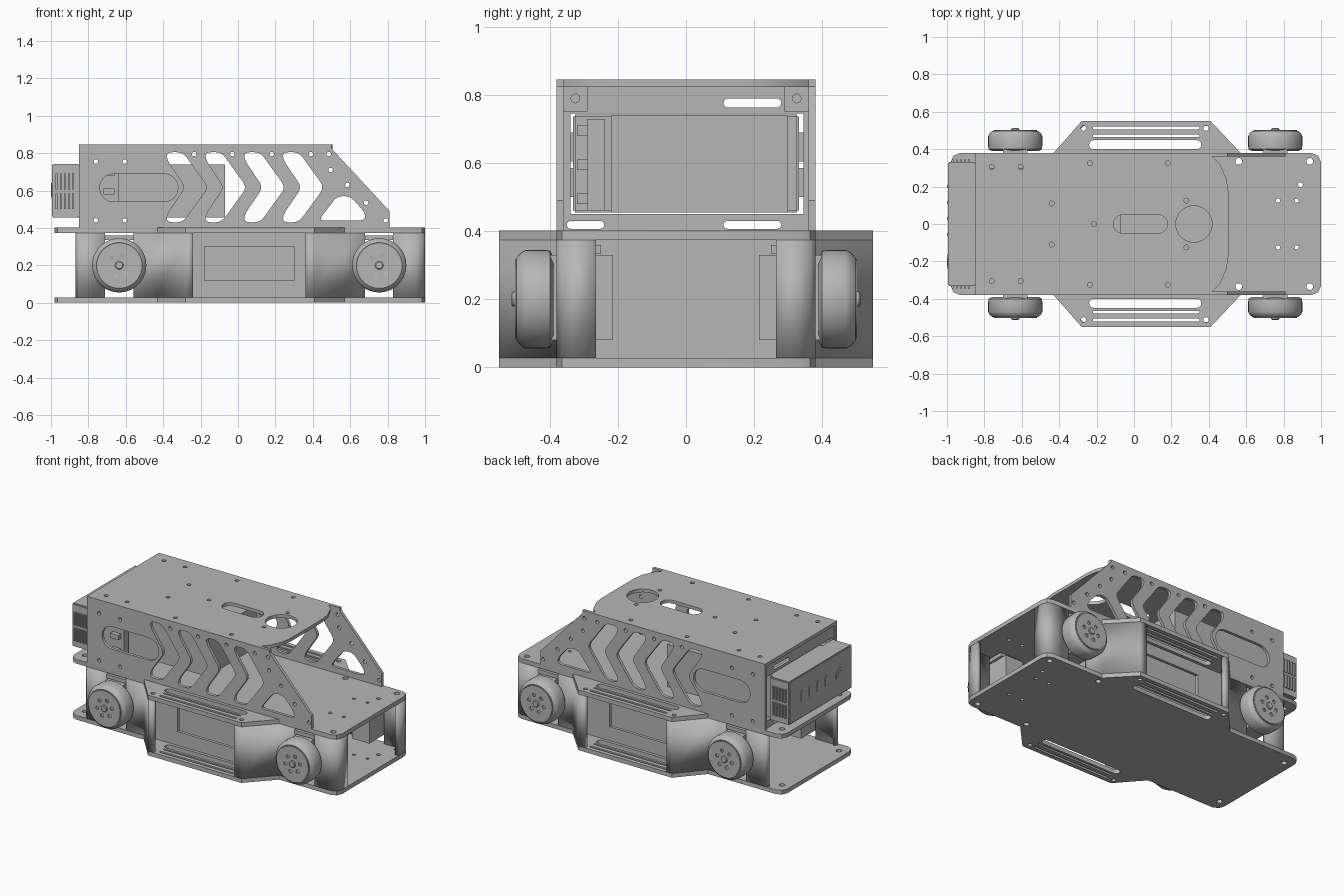
import bpy, bmesh, math
from mathutils import Vector, Matrix

if "Cube" in bpy.data.objects:
    bpy.data.objects.remove(bpy.data.objects["Cube"], do_unlink=True)

grey = bpy.data.materials.new("plain grey")
grey.use_nodes = True
COLOUR = (0.47, 0.47, 0.47, 1)
grey.diffuse_color = COLOUR
grey.node_tree.nodes["Principled BSDF"].inputs["Base Color"].default_value = COLOUR

SIDES = (-1, 1)
FLAT = Matrix.Identity(3)
FACE_Y = Matrix(((1, 0, 0), (0, 0, -1), (0, 1, 0)))
FACE_X = Matrix(((0, 0, 1), (1, 0, 0), (0, 1, 0)))


def add(name, mesh):
    obj = bpy.data.objects.new(name, mesh)
    bpy.context.scene.collection.objects.link(obj)
    mesh.materials.clear()
    mesh.materials.append(grey)
    return obj


def from_bmesh(name, bm):
    bmesh.ops.recalc_face_normals(bm, faces=bm.faces)
    mesh = bpy.data.meshes.new(name)
    bm.to_mesh(mesh)
    bm.free()
    return add(name, mesh)


def box(name, x, y, z, bevel=0):
    bm = bmesh.new()
    bmesh.ops.create_cube(bm, size=1)
    for v in bm.verts:
        v.co = Vector([(r[0] + r[1]) / 2 + c * (r[1] - r[0]) for r, c in zip((x, y, z), v.co)])
    if bevel:
        bmesh.ops.bevel(bm, geom=bm.edges[:], offset=bevel, segments=2, affect='EDGES')
    return from_bmesh(name, bm)


def circle(x, y, r, n=16):
    return [(x + r * math.cos(i * math.tau / n), y + r * math.sin(i * math.tau / n)) for i in range(n)]


def slot(x0, x1, y0, y1):
    r, y, out = (y1 - y0) / 2, (y0 + y1) / 2, []
    for cx, start in ((x1 - r, -0.5), (x0 + r, 0.5)):
        for i in range(9):
            a = math.pi * (start + i / 8)
            out.append((cx + r * math.cos(a), y + r * math.sin(a)))
    return out


def rounded(points, r):
    out, pts = [], [Vector(p) for p in points]
    for i, p in enumerate(pts):
        a, b = [p + (q - p).normalized() * min(r, (q - p).length * 0.49)
                for q in (pts[i - 1], pts[(i + 1) % len(pts)])]
        for k in range(6):
            t = k / 5
            out.append(tuple(a * (1 - t) ** 2 + p * 2 * t * (1 - t) + b * t * t))
    return out


def rect(x0, x1, y0, y1):
    return [(x0, y0), (x1, y0), (x1, y1), (x0, y1)]


def plate(name, loops, thickness, at, turn=FLAT):
    """Sheet cut from an outline (first loop) and holes (other loops)."""
    curve = bpy.data.curves.new(name, 'CURVE')
    curve.dimensions, curve.fill_mode = '2D', 'BOTH'
    curve.extrude = thickness / 2
    for loop in loops:
        s = curve.splines.new('POLY')
        s.points.add(len(loop) - 1)
        for p, (x, y) in zip(s.points, loop):
            p.co = (x, y, 0, 1)
        s.use_cyclic_u = True
    temp = bpy.data.objects.new(name, curve)
    mesh = bpy.data.meshes.new_from_object(temp)
    bpy.data.objects.remove(temp)
    mesh.transform(Matrix.Translation(at) @ turn.to_4x4())
    return add(name, mesh)


def wall(name, path, z0, z1, side):
    """Upright sheet following a plan path."""
    bm = bmesh.new()
    rows = [[bm.verts.new((x, y * side, z)) for z in (z0, z1)] for x, y in path]
    for a, b in zip(rows, rows[1:]):
        f = (a[0], b[0], b[1], a[1])
        bm.faces.new(f if side < 0 else f[::-1])
    mesh = bpy.data.meshes.new(name)
    bm.to_mesh(mesh)
    bm.free()
    mod = add(name, mesh).modifiers.new("thickness", 'SOLIDIFY')
    mod.thickness, mod.offset, mod.use_even_offset = 0.025, -1, True


def lathe_y(name, profile, centre, side):
    bm = bmesh.new()
    vs = [bm.verts.new((r, y * side, 0)) for r, y in profile]
    es = [bm.edges.new(p) for p in zip(vs, vs[1:])]
    bmesh.ops.spin(bm, geom=vs + es, cent=(0, 0, 0), axis=(0, 1, 0), angle=math.tau, steps=40)
    bmesh.ops.remove_doubles(bm, verts=bm.verts, dist=0.0005)
    bmesh.ops.translate(bm, verts=bm.verts, vec=centre)
    return from_bmesh(name, bm)


# Base and deck sheets share one outline with slotted side wings
half = [(1, 0.33), (0.985, 0.365), (0.95, 0.38), (0.57, 0.38), (0.41, 0.55), (-0.28, 0.55),
        (-0.43, 0.38), (-0.93, 0.38), (-0.965, 0.365), (-0.98, 0.33)]
outline = half + [(x, -y) for x, y in reversed(half)]
holes = [circle(0.89, 0.21, 0.013)]
for s in SIDES:
    holes += [slot(-0.24, 0.36, *sorted((s * 0.4, s * 0.448))),
              slot(-0.22, 0.35, *sorted((s * 0.464, s * 0.478))),
              slot(-0.22, 0.35, *sorted((s * 0.506, s * 0.522)))]
    holes += [circle(x, s * y, r) for x, y, r in (
        (-0.27, 0.512, 0.014), (0.385, 0.512, 0.014), (0.56, 0.335, 0.018), (0.94, 0.335, 0.018),
        (0.77, 0.125, 0.011), (0.87, 0.125, 0.011), (-0.92, 0.3, 0.018))]
plate("base_plate", [outline] + holes, 0.028, (0, 0, 0.014))
plate("deck_plate", [outline] + holes, 0.028, (0, 0, 0.388))

# Lower side walls, open around the motors and in the wings
paths = {
    "rear_wall": [(-0.87, 0.36), (-0.85, 0.38), (-0.71, 0.38)],
    "rear_wing_wall": [(-0.56, 0.38), (-0.43, 0.38), (-0.28, 0.55), (-0.24, 0.55)],
    "nose_wing_wall": [(0.36, 0.55), (0.41, 0.55), (0.57, 0.38), (0.68, 0.38)],
    "nose_wall": [(0.83, 0.38), (0.95, 0.38), (0.985, 0.365), (1, 0.33), (1, 0.265)]}
for s in SIDES:
    for name, path in paths.items():
        wall(name, path, 0.028, 0.374, s)
    plate("recessed_panel", [rect(-0.43, 0.57, 0.028, 0.374), rect(-0.18, 0.30, 0.12, 0.30)],
          0.02, (0, s * 0.37, 0), FACE_Y)
box("inner_compartment", (-0.4, 0.5), (-0.32, 0.32), (0.028, 0.374))

# Wheels, motors and hub discs
tyre = [(0, 0.39), (0.125, 0.39), (0.143, 0.4), (0.145, 0.42), (0.145, 0.47), (0.138, 0.484),
        (0.122, 0.498), (0.116, 0.494), (0, 0.494)]
axle = [(0, 0.48), (0.022, 0.48), (0.022, 0.508), (0.018, 0.512), (0, 0.512)]
for x in (-0.635, 0.755):
    for s in SIDES:
        lathe_y("wheel", tyre, (x, 0, 0.2), s)
        lathe_y("axle", axle, (x, 0, 0.2), s)
        bolts = [circle(0.055 * math.cos(a), 0.055 * math.sin(a), 0.012, 10)
                 for a in (math.tau * i / 6 + 0.2 for i in range(6))]
        plate("hub_disc", [circle(0, 0, 0.116, 40)] + bolts, 0.008, (x, s * 0.498, 0.2), FACE_Y)
        box("motor", (x - 0.065, x + 0.065), sorted((s * 0.215, s * 0.4)), (0.08, 0.33))
        box("motor_bracket", (x - 0.075, x + 0.075), sorted((s * 0.25, s * 0.375)), (0.335, 0.36))

# Upper side sheets with arrow cut-outs
frame = [(-0.85, 0.402), (0.81, 0.402), (0.81, 0.49), (0.5, 0.825), (0.5, 0.845), (-0.85, 0.845)]
cuts = [slot(-0.74, -0.32, 0.54, 0.69)]
for i in range(4):
    x = -0.38 + 0.207 * i
    cuts.append(rounded([(x, 0.805), (x + 0.085, 0.805), (x + 0.22, 0.617), (x + 0.085, 0.43),
                         (x, 0.43), (x, 0.47), (x + 0.1, 0.617), (x, 0.765)], 0.035))
cuts.append(rounded([(0.43, 0.44), (0.68, 0.44), (0.68, 0.48), (0.6, 0.57), (0.53, 0.57)], 0.035))
screws = [(x, z) for x in (-0.76, -0.605) for z in (0.44, 0.755)]
screws += [(x, 0.795) for x in (-0.235, -0.03, 0.18, 0.39, 0.485)]
screws += [(0.495, 0.71), (0.585, 0.63), (0.685, 0.535), (0.79, 0.44)]
cuts += [circle(x, z, 0.012) for x, z in screws]
for s in SIDES:
    plate("upper_side_frame", [frame] + cuts, 0.02, (0, s * 0.37, 0), FACE_Y)

# Roof sheet with clipped corners
roof = [(-0.85, -0.38), (0.4, -0.38), (0.46, -0.32), (0.495, -0.24), (0.505, -0.17)]
roof += [(x, -y) for x, y in reversed(roof)]
roof_holes = [circle(0.32, 0, 0.097, 40), slot(-0.11, 0.18, -0.05, 0.05), circle(-0.215, 0, 0.013)]
for s in SIDES:
    roof_holes += [circle(x, s * y, 0.013) for x, y in (
        (-0.76, 0.305), (-0.605, 0.305), (-0.235, 0.325), (0.18, 0.325), (-0.44, 0.11), (0.28, 0.125))]
plate("roof_plate", [roof] + roof_holes, 0.022, (0, 0, 0.834))

# Rear frame holding the power unit
plate("rear_frame", [rect(-0.36, 0.36, 0.402, 0.823), rect(-0.34, 0.345, 0.45, 0.745),
                     slot(-0.35, -0.24, 0.407, 0.43), slot(0.11, 0.28, 0.407, 0.43),
                     slot(0.11, 0.28, 0.763, 0.79)], 0.02, (-0.83, 0, 0), FACE_X)
for s in SIDES:
    y = s * 0.325
    plate("corner_bracket", [rect(y - 0.035, y + 0.035, 0.752, 0.823), circle(y, 0.79, 0.013)],
          0.02, (-0.805, 0, 0), FACE_X)

# Power unit with finned end cap, vents, button and sockets
box("power_unit_body", (-0.86, -0.07), (-0.22, 0.30), (0.455, 0.74))
box("power_unit_cap", (-0.995, -0.85), (-0.332, 0.332), (0.455, 0.743), 0.006)
for s in SIDES:
    for i in range(5):
        x = -0.975 + 0.022 * i
        for z in (0.50, 0.605):
            box("cooling_fin", (x, x + 0.01), sorted((s * 0.33, s * 0.345)), (z, z + 0.085))
for i in range(4):
    y = 0.2 - 0.085 * i
    box("vent_strip", (-0.999, -0.994), (y - 0.008, y + 0.008), (0.57, 0.64))
for r, x in ((0.04, -0.996), (0.022, -0.998)):
    plate("power_button", [circle(-0.2, 0.6, r, 24)], 0.004, (x, 0, 0), FACE_X)
box("socket_board", (-0.84, -0.64), (-0.29, -0.24), (0.46, 0.73))
for z in (0.48, 0.58, 0.68):
    box("socket", (-0.72, -0.66), (-0.32, -0.285), (z, z + 0.03))

# Smooth curved surfaces, keep creases sharp
for obj in bpy.context.scene.objects:
    obj.select_set(obj.type == 'MESH')
    if obj.type == 'MESH':
        bpy.context.view_layer.objects.active = obj
bpy.ops.object.shade_smooth_by_angle(angle=math.radians(35))
